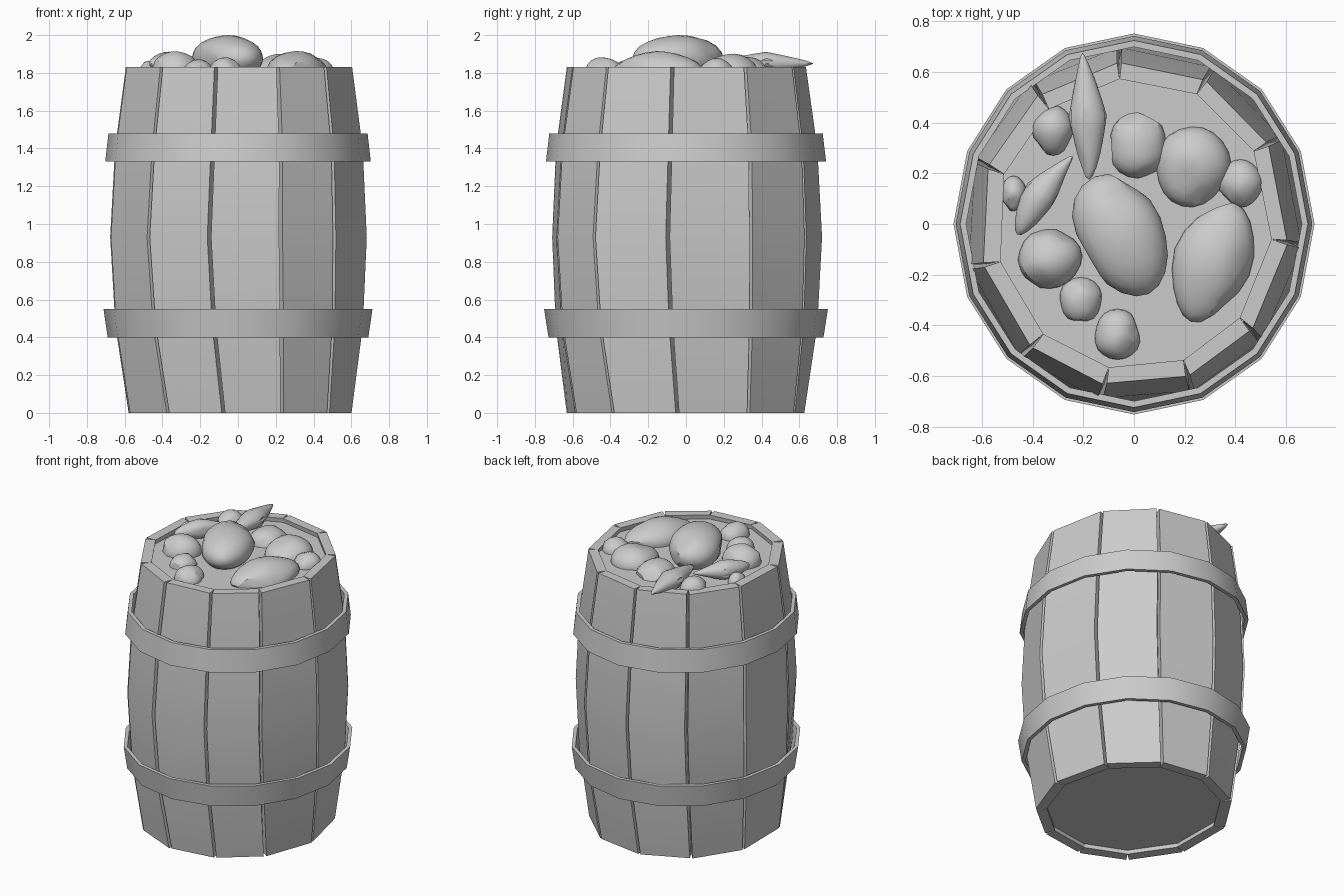
import bpy, bmesh, math, random
from mathutils import Vector, Matrix

if "Cube" in bpy.data.objects:
    bpy.data.objects.remove(bpy.data.objects["Cube"])

random.seed(4)
SY = 1.055  # barrel is slightly oval

# joint angles between the staves (degrees)
JOINTS = [-6, 30, 63, 96, 128, 160, 195, 229, 259.5, 291, 320]
# stave profile: height, outer radius, inner radius, twist of joints
PROFILE = [(0, .602, .535, 3), (.46, .665, .61, 0), (.93, .688, .63, -1.5),
           (1.40, .665, .61, -.5), (1.83, .608, .545, 0)]


def finish(name, bm, angle=None):
    bmesh.ops.recalc_face_normals(bm, faces=bm.faces)
    me = bpy.data.meshes.new(name)
    bm.to_mesh(me)
    bm.free()
    if angle:
        me.polygons.foreach_set("use_smooth", [True] * len(me.polygons))
        me.set_sharp_from_angle(angle=math.radians(angle))
    ob = bpy.data.objects.new(name, me)
    bpy.context.collection.objects.link(ob)
    return ob


def polar(r, deg, z):
    a = math.radians(deg)
    return (r * math.cos(a), r * SY * math.sin(a), z)


def loft(bm, rings, closed=False):
    """Join equal vertex rings; cap the ends or close the loop."""
    n = len(rings[0])
    pairs = list(zip(rings, rings[1:])) + ([(rings[-1], rings[0])] if closed else [])
    for a, b in pairs:
        for i in range(n):
            j = (i + 1) % n
            bm.faces.new((a[i], a[j], b[j], b[i]))
    if not closed:
        bm.faces.new(rings[0])
        bm.faces.new(rings[-1])


# staves, each with narrow grooves at the joints
n = len(JOINTS)
jitter = [random.uniform(-1, 1) for _ in JOINTS]
for i in range(n):
    a0, a1 = JOINTS[i], JOINTS[(i + 1) % n] + (360 if i == n - 1 else 0)
    t0, t1 = jitter[i], jitter[(i + 1) % n]
    off = random.uniform(-.005, .005)
    bm = bmesh.new()
    rings = []
    for z, ro, ri, tw in PROFILE:
        b0, b1 = a0 + tw + t0 * tw * .4, a1 + tw + t1 * tw * .4
        pts = [(ro + off, b0 + .3), (ro + off, b1 - 1.3), (ri, b1), (ri, b0)]
        rings.append([bm.verts.new(polar(r, a, z)) for r, a in pts])
    loft(bm, rings)
    finish(f"stave_{i + 1}", bm, 20)


# head and bottom boards, recessed between the staves
def board(name, z0, z1, r):
    bm = bmesh.new()
    loft(bm, [[bm.verts.new(polar(r, a, z)) for a in JOINTS] for z in (z0, z1)])
    finish(name, bm)


board("barrel_bottom", .03, .07, .56)
board("barrel_filling", 1.74, 1.80, .565)


# flared sixteen-sided hoops
def hoop(name, z0, z1, r0, r1, t=.024):
    bm = bmesh.new()
    rings = [[bm.verts.new(polar(r, k * 22.5, z)) for k in range(16)]
             for r, z in ((r0, z0), (r1, z1), (r1 - t, z1), (r0 - t, z0))]
    loft(bm, rings, closed=True)
    ob = finish(name, bm, 30)
    return ob


hoop("lower_hoop", .40, .55, .690, .712)
hoop("upper_hoop", 1.33, 1.48, .703, .686)


# contents: rounded lumps with chipped facets, long axis along local y
def lump(name, x, y, z, sx, sy, sz, rot=0, tip=0, tail=0, bend=0, chips=4, tilt=0):
    bm = bmesh.new()
    bmesh.ops.create_icosphere(bm, subdivisions=3, radius=1)
    ph = random.uniform(0, 6)
    cuts = [Vector((random.uniform(-1, 1), random.uniform(-1, 1),
                    random.uniform(-.1, .8))).normalized() for _ in range(chips)]
    for v in bm.verts:
        p = v.co
        for c in cuts:
            d = p.dot(c)
            if d > .9:
                p -= c * (d - .9)
        u = p.y
        w = 1 + .06 * math.sin(3 * u + ph) - tip * max(u, 0) - tail * max(-u, 0)
        p.x = p.x * w + bend * (u * u - .3)
        p.z *= w
    bm.transform(Matrix.Translation((x, y, z)) @ Matrix.Rotation(math.radians(rot), 4, 'Z')
                 @ Matrix.Rotation(math.radians(tilt), 4, 'X')
                 @ Matrix.Diagonal((sx, sy, sz, 1)))
    return finish(name, bm, 25)


top = lump("large_centre_lump", -.05, -.045, 1.865, .18, .255, .13, 25, tail=.2)
top_z = max(v.co.z for v in top.data.vertices)
top.location.z = 2.0 - top_z
lump("large_right_lump", .31, -.15, 1.81, .15, .25, .10, -20, tail=.15)
lump("back_right_lump", .23, .225, 1.80, .145, .16, .10, -15, chips=2)
lump("small_right_lump", .42, .16, 1.80, .085, .095, .075)
lump("back_lump", .015, .31, 1.80, .118, .13, .09, chips=6)
lump("pointed_root", -.185, .425, 1.85, .08, .25, .065, 3, tip=.75, tail=.5, bend=-.1, chips=1)
lump("back_left_lump", -.32, .37, 1.80, .08, .10, .085)
lump("left_pebble", -.475, .12, 1.80, .05, .07, .06)
lump("curved_root", -.36, .12, 1.85, .065, .19, .06, -35, tip=.6, tail=.2, bend=.25, chips=1)
lump("front_left_lump", -.335, -.135, 1.81, .125, .12, .10, 20, chips=6)
lump("small_front_left_lump", -.21, -.30, 1.80, .085, .09, .075)
lump("front_lump", -.065, -.435, 1.80, .092, .10, .085, chips=5)
